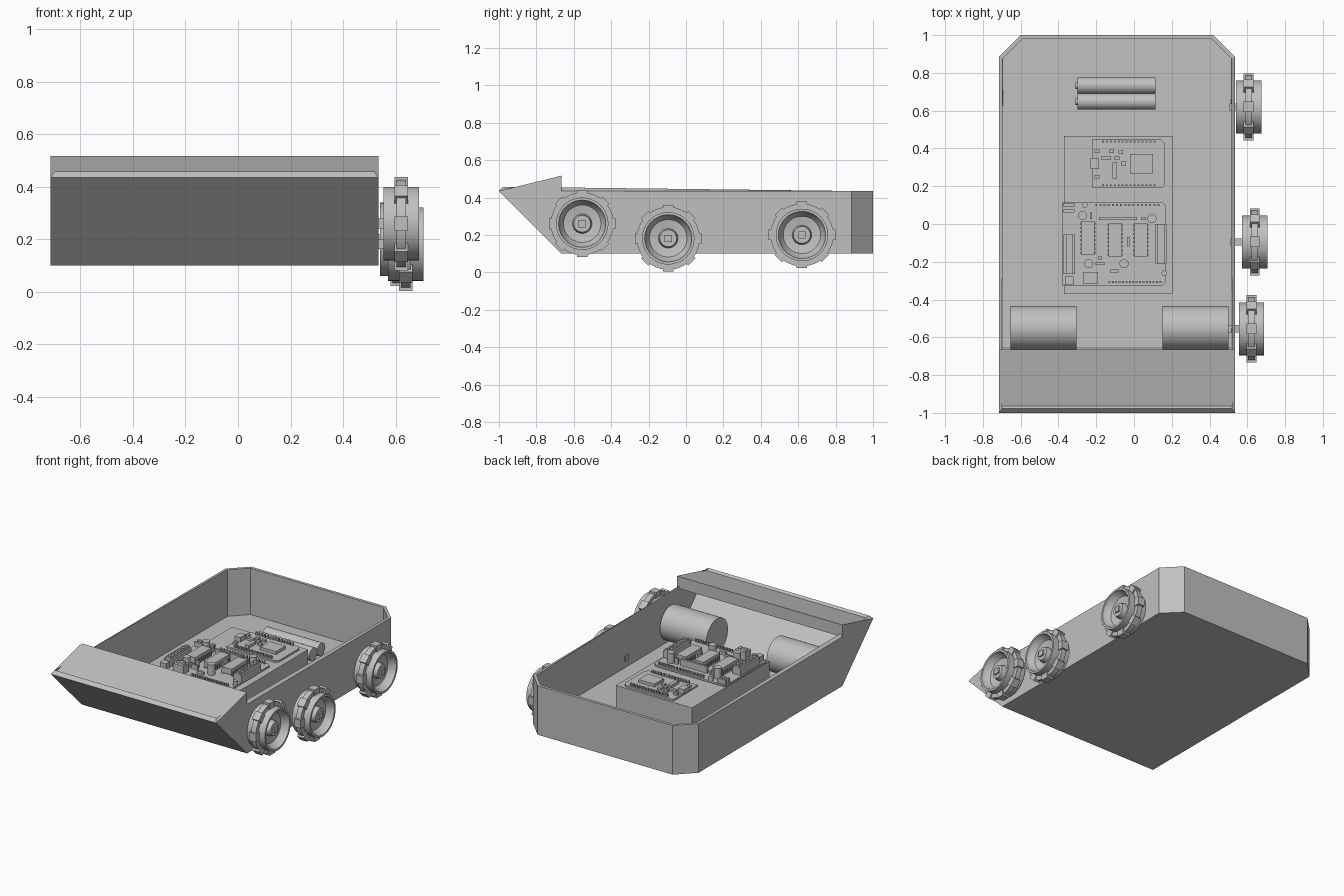
import bpy, bmesh, math
from mathutils import Matrix, Vector

cube = bpy.data.objects.get("Cube")
if cube:
    bpy.data.objects.remove(cube, do_unlink=True)

grey = bpy.data.materials.new("plain_grey")
grey.use_nodes = True
grey.diffuse_color = (0.53, 0.53, 0.53, 1)
grey.node_tree.nodes["Principled BSDF"].inputs["Base Color"].default_value = (0.53, 0.53, 0.53, 1)


def finish(name, bm, smooth=False, recalc=True):
    if recalc:
        bmesh.ops.recalc_face_normals(bm, faces=bm.faces)
    mesh = bpy.data.meshes.new(name)
    bm.to_mesh(mesh)
    bm.free()
    mesh.materials.append(grey)
    if smooth:
        mesh.polygons.foreach_set("use_smooth", [True] * len(mesh.polygons))
        mesh.set_sharp_from_angle(angle=math.radians(35))
    obj = bpy.data.objects.new(name, mesh)
    bpy.context.collection.objects.link(obj)
    return obj


def add_box(bm, x0, x1, y0, y1, z0, z1, matrix=Matrix()):
    place = Matrix.Translation(((x0 + x1) / 2, (y0 + y1) / 2, (z0 + z1) / 2))
    size = Matrix.Diagonal((x1 - x0, y1 - y0, z1 - z0, 1))
    bmesh.ops.create_cube(bm, size=1, matrix=matrix @ place @ size)


def add_rod(bm, start, end, radius, segments=32):
    a, b = Vector(start), Vector(end)
    turn = (b - a).to_track_quat('Z', 'Y').to_matrix().to_4x4()
    bmesh.ops.create_cone(bm, cap_ends=True, segments=segments, radius1=radius, radius2=radius,
                          depth=(b - a).length, matrix=Matrix.Translation((a + b) / 2) @ turn)


def add_prism(bm, outline, z0, z1):
    face = bm.faces.new([bm.verts.new((x, y, z0)) for x, y in outline])
    new = bmesh.ops.extrude_face_region(bm, geom=[face])["geom"]
    bmesh.ops.translate(bm, vec=(0, 0, z1 - z0), verts=[v for v in new if isinstance(v, bmesh.types.BMVert)])


def add_lathe(bm, profile, segments=48):
    # closed (x, radius) profile spun around the x axis
    verts = [bm.verts.new((x, 0, r)) for x, r in profile]
    edges = [bm.edges.new((verts[i], verts[(i + 1) % len(verts)])) for i in range(len(verts))]
    bmesh.ops.spin(bm, geom=verts + edges, cent=(0, 0, 0), axis=(1, 0, 0),
                   angle=math.tau, steps=segments, use_duplicate=False)
    bmesh.ops.remove_doubles(bm, verts=bm.verts, dist=0.0005)


# Hull: open tub with a raked front and chamfered back corners
LEFT, RIGHT, BOTTOM, RIM, KNEE = -0.715, 0.535, 0.10, 0.435, -0.665
tail = [(RIGHT, 0.885), (RIGHT - 0.115, 1), (LEFT + 0.115, 1), (LEFT, 0.885)]
bm = bmesh.new()
low = [bm.verts.new((x, y, BOTTOM)) for x, y in [(LEFT, KNEE), (RIGHT, KNEE)] + tail]
high = [bm.verts.new((x, y, RIM)) for x, y in [(LEFT, -1), (RIGHT, -1)] + tail]
bm.faces.new(low[::-1])
for i in range(len(low)):
    j = (i + 1) % len(low)
    bm.faces.new((low[i], low[j], high[j], high[i]))
hull = finish("hull", bm, recalc=False)
shell = hull.modifiers.new("wall_thickness", 'SOLIDIFY')
shell.thickness = 0.02
shell.offset = -1
shell.use_even_offset = True

# Wedge deck over the nose
bm = bmesh.new()
side = bm.faces.new([bm.verts.new((LEFT, y, z)) for y, z in [(-1, RIM), (KNEE, RIM), (KNEE, 0.517)]])
new = bmesh.ops.extrude_face_region(bm, geom=[side])["geom"]
bmesh.ops.translate(bm, vec=(RIGHT - LEFT, 0, 0), verts=[v for v in new if isinstance(v, bmesh.types.BMVert)])
finish("nose_deck", bm)

# Drive motors
for name, x0, x1 in (("right_motor", -0.655, -0.305), ("left_motor", 0.15, 0.5)):
    bm = bmesh.new()
    add_rod(bm, (x0, -0.55, 0.255), (x1, -0.55, 0.255), 0.117, 48)
    finish(name, bm, True)

# Wheels: dished rim, tread band with eight lugs, square axle
half = [(0.045, 0), (0.045, 0.045), (0.012, 0.052), (0.02, 0.1), (0.05, 0.122), (0.067, 0.126), (0.067, 0.14)]
dish = half + [(-x, r) for x, r in reversed(half)]
band = [(0.018, 0.13), (0.018, 0.168), (-0.018, 0.168), (-0.018, 0.13)]
for name, x, y, z, shaft in (("front", 0.622, -0.555, 0.26, 0.5),
                             ("middle", 0.639, -0.095, 0.182, 0.51),
                             ("rear", 0.607, 0.62, 0.2, 0.505)):
    bm = bmesh.new()
    add_lathe(bm, dish)
    add_lathe(bm, band)
    for k in range(8):
        add_box(bm, -0.026, 0.026, -0.028, 0.028, 0.135, 0.178, Matrix.Rotation(k * math.tau / 8, 4, 'X'))
    wheel = finish(name + "_wheel", bm, True)
    wheel.location = (x, y, z)
    bm = bmesh.new()
    add_box(bm, shaft, x + 0.056, y - 0.019, y + 0.019, z - 0.019, z + 0.019)
    finish(name + "_axle", bm)

# Battery pair lying on the floor
bm = bmesh.new()
for y in (0.648, 0.733):
    add_rod(bm, (-0.3, y, 0.163), (0.115, y, 0.163), 0.043)
    add_rod(bm, (-0.31, y, 0.163), (-0.3, y, 0.163), 0.018, 16)
finish("batteries", bm, True)

# Mounting block under the circuit boards
TOP = 0.29
bm = bmesh.new()
add_box(bm, -0.37, 0.205, -0.37, 0.465, 0.11, TOP)
finish("mounting_block", bm)

# Controller board with clipped corners
DECK = TOP + 0.012
bm = bmesh.new()
add_prism(bm, [(-0.22, 0.19), (0.145, 0.19), (0.165, 0.21), (0.165, 0.425), (0.14, 0.45), (-0.22, 0.45)], TOP, DECK)
finish("controller_board", bm)
bm = bmesh.new()
add_box(bm, -0.02, 0.1, 0.268, 0.37, DECK, DECK + 0.02)
add_box(bm, -0.23, -0.185, 0.29, 0.35, DECK, DECK + 0.03)
add_box(bm, -0.115, -0.09, 0.24, 0.325, DECK, DECK + 0.02)
for x, y in ((-0.195, 0.385), (-0.195, 0.25), (-0.16, 0.35), (-0.12, 0.385), (-0.07, 0.38),
             (-0.135, 0.35), (-0.09, 0.35), (-0.055, 0.32)):
    add_box(bm, x - 0.013, x + 0.013, y - 0.01, y + 0.01, DECK, DECK + 0.015)
for k in range(14):
    for y in (0.205, 0.437):
        add_box(bm, -0.17 + k * 0.021, -0.16 + k * 0.021, y - 0.005, y + 0.005, DECK, DECK + 0.02)
finish("controller_parts", bm)

# Motor driver board
bm = bmesh.new()
add_prism(bm, [(-0.38, -0.325), (0.15, -0.325), (0.17, -0.305), (0.17, 0.095), (0.15, 0.115), (-0.38, 0.115)],
          TOP + 0.01, DECK + 0.01)
add_box(bm, -0.34, 0.13, -0.29, 0.09, TOP, TOP + 0.01)
finish("driver_board", bm)
DECK += 0.01

# Driver chips with rows of legs
bm = bmesh.new()
for x, y in ((-0.245, -0.075), (-0.1, -0.085), (0.035, -0.085)):
    add_box(bm, x - 0.036, x + 0.036, y - 0.088, y + 0.088, DECK + 0.01, DECK + 0.05)
    for k in range(8):
        for s in (-1, 1):
            cx, cy = x + s * 0.037, y - 0.077 + k * 0.022
            add_box(bm, cx - 0.004, cx + 0.004, cy - 0.005, cy + 0.005, DECK, DECK + 0.03)
finish("driver_chips", bm)

# Screw terminals, each with a row of screws
bm = bmesh.new()
for x, y, n in ((-0.342, -0.16, 6), (0.143, -0.105, 6)):
    add_box(bm, x - 0.03, x + 0.03, y - 0.105, y + 0.105, DECK, DECK + 0.045)
    add_box(bm, x - 0.018, x + 0.018, y - 0.105, y + 0.105, DECK + 0.045, DECK + 0.06)
    for k in range(n):
        cy = y - 0.0875 + k * 0.035
        add_rod(bm, (x, cy, DECK + 0.06), (x, cy, DECK + 0.066), 0.012, 12)
add_box(bm, -0.27, -0.19, -0.315, -0.255, DECK, DECK + 0.055)
for x in (-0.25, -0.21):
    add_rod(bm, (x, -0.285, DECK + 0.055), (x, -0.285, DECK + 0.061), 0.013, 12)
finish("screw_terminals", bm)

# Capacitors and other round parts
bm = bmesh.new()
for x, y, r, h in ((-0.272, 0.045, 0.024, 0.07), (0.095, 0.028, 0.024, 0.07), (-0.24, -0.21, 0.024, 0.07),
                   (-0.053, -0.21, 0.024, 0.07), (-0.26, 0.1, 0.015, 0.03), (0.16, -0.26, 0.014, 0.03),
                   (-0.18, -0.18, 0.012, 0.04)):
    add_rod(bm, (x, y, DECK), (x, y, DECK + h), r, 20)
finish("capacitors", bm, True)

# Headers, jumpers and small parts
bm = bmesh.new()
add_box(bm, -0.185, 0.015, 0.022, 0.036, DECK, DECK + 0.045)
for x, y, w, d, h in ((-0.345, 0.1, 0.06, 0.016, 0.03), (-0.345, 0.068, 0.06, 0.016, 0.03),
                      (-0.342, -0.3, 0.045, 0.045, 0.04), (-0.03, -0.095, 0.014, 0.05, 0.05),
                      (-0.228, 0.045, 0.012, 0.035, 0.04), (-0.18, -0.21, 0.05, 0.012, 0.03),
                      (-0.105, -0.25, 0.045, 0.016, 0.02), (0.05, 0.028, 0.025, 0.012, 0.04)):
    add_box(bm, x - w / 2, x + w / 2, y - d / 2, y + d / 2, DECK, DECK + h)
for k in range(16):
    for x, y in ((-0.2 + k * 0.022, 0.1), (-0.13 + k * 0.018, -0.307)):
        add_box(bm, x - 0.005, x + 0.005, y - 0.005, y + 0.005, DECK, DECK + 0.02)
finish("headers_and_jumpers", bm)
